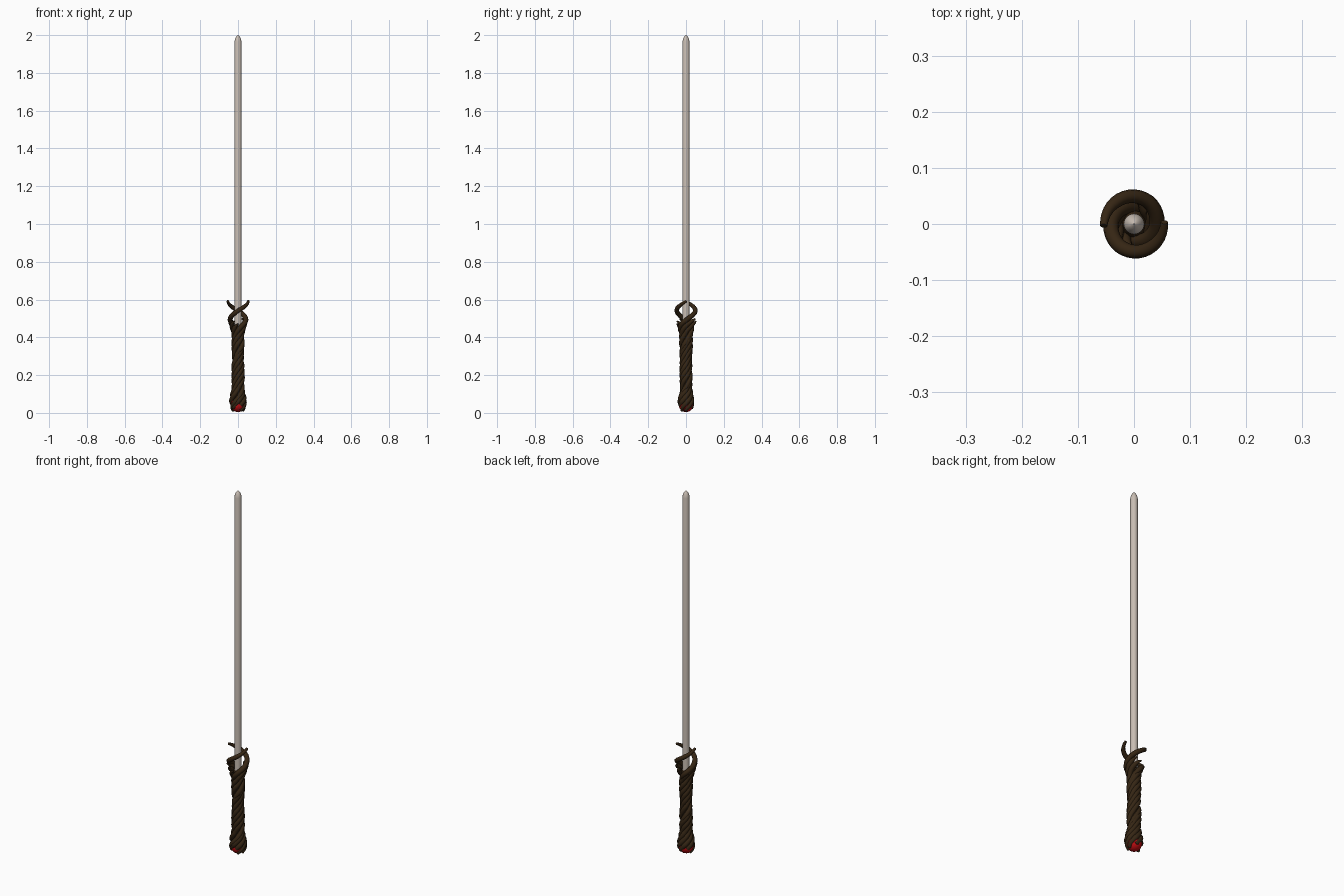
import bpy, bmesh, math
from mathutils import Vector

if "Cube" in bpy.data.objects:
    bpy.data.objects.remove(bpy.data.objects["Cube"])


def material(name, rgb):
    m = bpy.data.materials.new(name)
    m.diffuse_color = (*rgb, 1)
    m.use_nodes = True
    m.node_tree.nodes["Principled BSDF"].inputs["Base Color"].default_value = m.diffuse_color
    return m


STEEL = material("pale_steel", (0.58, 0.51, 0.45))
WOOD = material("dark_brown_vine", (0.036, 0.019, 0.007))
RED = material("red_gem", (0.55, 0.004, 0.006))


def interp(table, z):
    if z <= table[0][0]:
        return table[0][1]
    for (a, ra), (b, rb) in zip(table, table[1:]):
        if z <= b:
            return ra + (rb - ra) * (z - a) / (b - a)
    return table[-1][1]


def finish(bm, name, mat, angle=40):
    bmesh.ops.recalc_face_normals(bm, faces=bm.faces)
    me = bpy.data.meshes.new(name)
    bm.to_mesh(me)
    bm.free()
    ob = bpy.data.objects.new(name, me)
    bpy.context.collection.objects.link(ob)
    me.materials.append(mat)
    bpy.ops.object.select_all(action='DESELECT')
    ob.select_set(True)
    bpy.context.view_layer.objects.active = ob
    bpy.ops.object.shade_smooth_by_angle(angle=math.radians(angle))
    return ob


def loft(bm, rings):
    """Join rings of points into a closed tube."""
    rows = [[bm.verts.new(p) for p in ring] for ring in rings]
    n = len(rows[0])
    for a, b in zip(rows, rows[1:]):
        for i in range(n):
            bm.faces.new((a[i], a[(i + 1) % n], b[(i + 1) % n], b[i]))
    bm.faces.new(rows[0][::-1])
    bm.faces.new(rows[-1])


def lathe(name, profile, sides, mat):
    bm = bmesh.new()
    loft(bm, [[(r * math.cos(math.tau * i / sides), r * math.sin(math.tau * i / sides), z)
               for i in range(sides)] for r, z in profile])
    return finish(bm, name, mat)


def vine(name, pts, radii, sides=10):
    """Tapering tube along a path."""
    bm = bmesh.new()
    rings = []
    for k, p in enumerate(pts):
        t = (pts[min(k + 1, len(pts) - 1)] - pts[max(k - 1, 0)]).normalized()
        u = Vector((p.x, p.y, 0)).normalized()
        u = (u - t * u.dot(t)).normalized()
        v = t.cross(u)
        rings.append([p + radii[k] * (u * math.cos(math.tau * i / sides) +
                                      v * math.sin(math.tau * i / sides)) for i in range(sides)])
    loft(bm, rings)
    return finish(bm, name, WOOD)


# Blade: slim round rod with a short pointed tip
lathe("blade", [(0.0185, 0.42), (0.0185, 1.965), (0.015, 1.981), (0.008, 1.994), (0.001, 2.0)],
      16, STEEL)

# Core hidden inside the twisted grip
lathe("grip_core", [(0.02, 0.07), (0.024, 0.1), (0.024, 0.45), (0.018, 0.465)], 16, WOOD)

# Pommel gem held by the vine ends
bm = bmesh.new()
bmesh.ops.create_icosphere(bm, subdivisions=3, radius=0.039)
for v in bm.verts:
    v.co.z += 0.043
finish(bm, "pommel_gem", RED)

# Twisted vines: outer radius of the grip against height
OUTER = [(0.008, 0.030), (0.03, 0.042), (0.06, 0.047), (0.09, 0.042), (0.13, 0.033),
         (0.2, 0.036), (0.28, 0.032), (0.36, 0.036), (0.42, 0.036), (0.46, 0.047),
         (0.49, 0.056), (0.52, 0.060), (0.61, 0.062)]
THICK = [(0.0, 0.006), (0.03, 0.011), (0.06, 0.014), (0.12, 0.0125), (0.42, 0.013),
         (0.50, 0.0135), (0.56, 0.0115), (0.595, 0.006)]


def angle_at(z):
    """Twist: slow along the grip, tight in the guard."""
    if z < 0.46:
        return (z - 0.46) * math.tau / 0.24
    return (z - 0.46) / 0.13 * math.radians(235)


COUNT = 7
for i in range(COUNT):
    long = i in (0, 3)
    top = 0.592 if long else (0.47, 0.498, 0.485)[i % 3]
    bottom = 0.012 + 0.014 * (i % 3)
    start = math.radians(-55) if i == 0 else math.radians(125) if i == 3 else \
        math.radians(-55 + 360 * i / COUNT)
    pts, radii = [], []
    for k in range(101):
        z = bottom + (top - bottom) * k / 100
        r = interp(THICK, z)
        if not long:
            r *= min(1, 0.3 + (top - z) / 0.03)
        d = interp(OUTER, z) - r + 0.0015 * math.sin(z * 60 + i * 2)
        a = start + angle_at(z)
        pts.append(Vector((d * math.cos(a), d * math.sin(a), z)))
        radii.append(r)
    vine(f"vine_{i + 1}", pts, radii)
